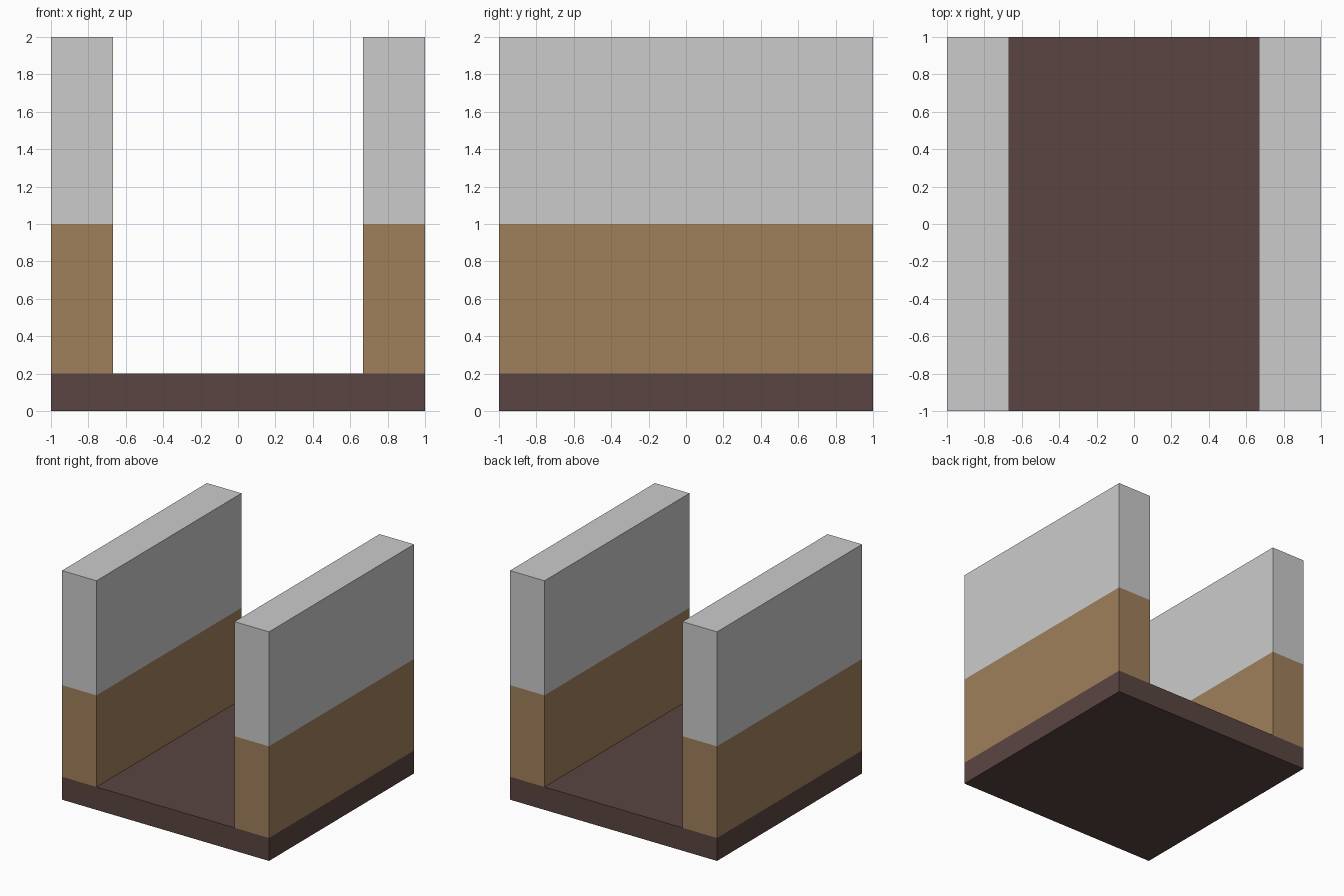
import bpy, bmesh
from mathutils import Matrix

if "Cube" in bpy.data.objects:
    bpy.data.objects.remove(bpy.data.objects["Cube"])

INNER = 0.667                     # inner face of the side walls
BASE_TOP, WOOD_TOP, TOP = 0.2, 1.0, 2.0


def material(name, rgb):
    m = bpy.data.materials.new(name)
    m.diffuse_color = (*rgb, 1)
    m.use_nodes = True
    m.node_tree.nodes["Principled BSDF"].inputs["Base Color"].default_value = m.diffuse_color
    return m


def block(name, x0, x1, z0, z1, mat=None, cuts=(), hidden=lambda c, n: False):
    """Box spanning the full depth; faces buried against a neighbour are removed."""
    bm = bmesh.new()
    place = (Matrix.Translation(((x0 + x1) / 2, 0, (z0 + z1) / 2))
             @ Matrix.Diagonal((x1 - x0, 2, z1 - z0, 1)))
    bmesh.ops.create_cube(bm, size=1, matrix=place)
    for x in cuts:
        bmesh.ops.bisect_plane(bm, geom=bm.verts[:] + bm.edges[:] + bm.faces[:],
                               plane_co=(x, 0, 0), plane_no=(1, 0, 0))
    bm.normal_update()
    buried = [f for f in bm.faces if hidden(f.calc_center_median(), f.normal)]
    bmesh.ops.delete(bm, geom=buried, context='FACES')
    mesh = bpy.data.meshes.new(name)
    bm.to_mesh(mesh)
    bm.free()
    if mat:
        mesh.materials.append(mat)
    obj = bpy.data.objects.new(name, mesh)
    bpy.context.collection.objects.link(obj)
    return obj


dark = material("dark_brown", (0.102, 0.060, 0.053))
tan = material("tan", (0.352, 0.216, 0.107))

# Floor slab, open only where the walls stand on it
block("floor_slab", -1, 1, 0, BASE_TOP, dark, cuts=(-INNER, INNER),
      hidden=lambda c, n: n.z > 0.5 and abs(c.x) > INNER)

# Side walls: tan lower band and grey upper band
for side, x0, x1 in (("left", -1, -INNER), ("right", INNER, 1)):
    block(f"{side}_lower_wall", x0, x1, BASE_TOP, WOOD_TOP, tan,
          hidden=lambda c, n: abs(n.z) > 0.5)
    block(f"{side}_upper_wall", x0, x1, WOOD_TOP, TOP,
          hidden=lambda c, n: n.z < -0.5)
